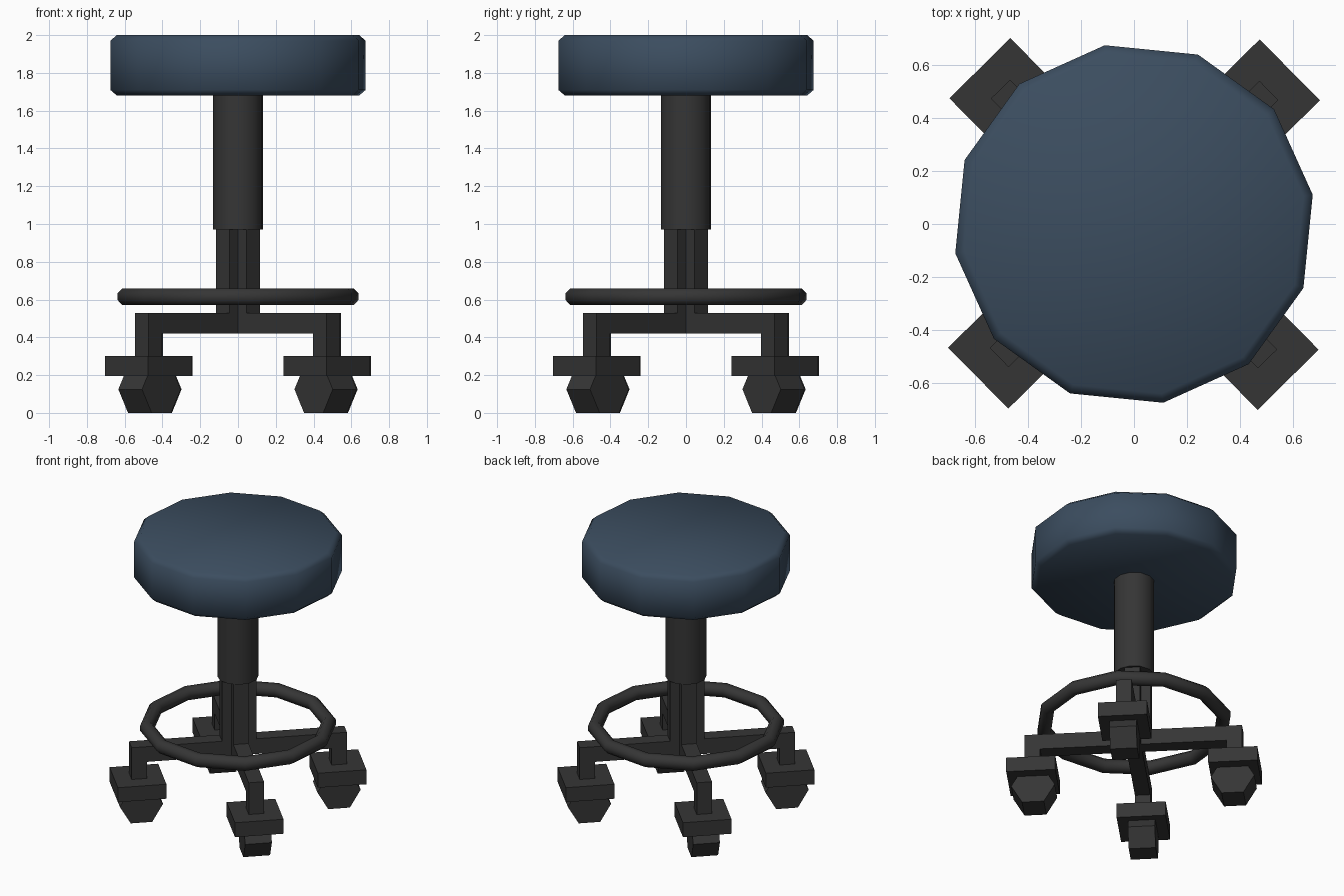
import bpy, bmesh, math
from mathutils import Matrix

if "Cube" in bpy.data.objects:
    bpy.data.objects.remove(bpy.data.objects["Cube"])

PHASE = math.radians(9.3)   # shared rotation of the 12-sided parts


def material(name, rgb):
    m = bpy.data.materials.new(name)
    m.diffuse_color = (*rgb, 1)
    m.use_nodes = True
    m.node_tree.nodes["Principled BSDF"].inputs["Base Color"].default_value = m.diffuse_color
    return m


BLUE = material("blue padding", (0.044, 0.074, 0.115))
DARK = material("dark metal", (0.036, 0.036, 0.036))


def finish(bm, name, mat, smooth=None):
    bmesh.ops.recalc_face_normals(bm, faces=bm.faces)
    me = bpy.data.meshes.new(name)
    bm.to_mesh(me)
    bm.free()
    me.materials.append(mat)
    ob = bpy.data.objects.new(name, me)
    bpy.context.collection.objects.link(ob)
    if smooth:
        bpy.ops.object.select_all(action='DESELECT')
        ob.select_set(True)
        bpy.context.view_layer.objects.active = ob
        bpy.ops.object.shade_smooth_by_angle(angle=math.radians(smooth))
    return ob


def lathe(name, profile, mat, smooth, closed=False, sides=12):
    """Revolve (radius, z) points; cap the ends unless the profile is closed."""
    bm = bmesh.new()
    rings = []
    for r, z in profile:
        angles = [PHASE + 2 * math.pi * i / sides for i in range(sides)]
        rings.append([bm.verts.new((r * math.cos(a), r * math.sin(a), z)) for a in angles])
    pairs = list(zip(rings, rings[1:]))
    if closed:
        pairs.append((rings[-1], rings[0]))
    else:
        bm.faces.new(rings[0])
        bm.faces.new(rings[-1])
    for a, b in pairs:
        for i in range(sides):
            j = (i + 1) % sides
            bm.faces.new((a[i], a[j], b[j], b[i]))
    return finish(bm, name, mat, smooth)


def prism(name, profile, width, angle, mat):
    """Extrude a (radial, z) outline sideways, then turn it about z."""
    bm = bmesh.new()
    face = bm.faces.new([bm.verts.new((r, -width / 2, z)) for r, z in profile])
    new = bmesh.ops.extrude_face_region(bm, geom=[face])["geom"]
    verts = [v for v in new if isinstance(v, bmesh.types.BMVert)]
    bmesh.ops.translate(bm, verts=verts, vec=(0, width, 0))
    bm.transform(Matrix.Rotation(angle, 4, 'Z'))
    return finish(bm, name, mat)


# Padded seat and upper column
lathe("seat", [(0.65, 1.68), (0.685, 1.71), (0.685, 1.97), (0.65, 2.0)], BLUE, 60)
lathe("column", [(0.135, 0.97), (0.135, 1.69)], DARK, 40)

# Foot ring with an octagonal section
section = [(0.601 + 0.048 * math.cos(a), 0.615 + 0.048 * math.sin(a))
           for a in (math.pi / 8 + i * math.pi / 4 for i in range(8))]
lathe("foot_ring", section, DARK, 60, closed=True)

# Four bent legs with caster plates and hexagonal wheels
R, T = 0.667, 0.051
leg = [(0.013, 0.42), (R - T, 0.42), (R - T, 0.29), (R + T, 0.29),
       (R + T, 0.53), (0.115, 0.53), (0.115, 0.975), (0.013, 0.975)]
P = 0.162
plate = [(R - P, 0.195), (R + P, 0.195), (R + P, 0.30), (R - P, 0.30)]
wheel_r = 0.144
wheel = [(R - 0.008 + wheel_r * math.cos(k * math.pi / 3),
          wheel_r * math.cos(math.pi / 6) + wheel_r * math.sin(k * math.pi / 3))
         for k in range(6)]
for i, tag in enumerate(("back_right", "back_left", "front_left", "front_right")):
    a = math.radians(44.7 + 90 * i)
    prism("leg_" + tag, leg, 2 * T, a, DARK)
    prism("caster_plate_" + tag, plate, 2 * P, a, DARK)
    prism("caster_wheel_" + tag, wheel, 0.178, a, DARK)
